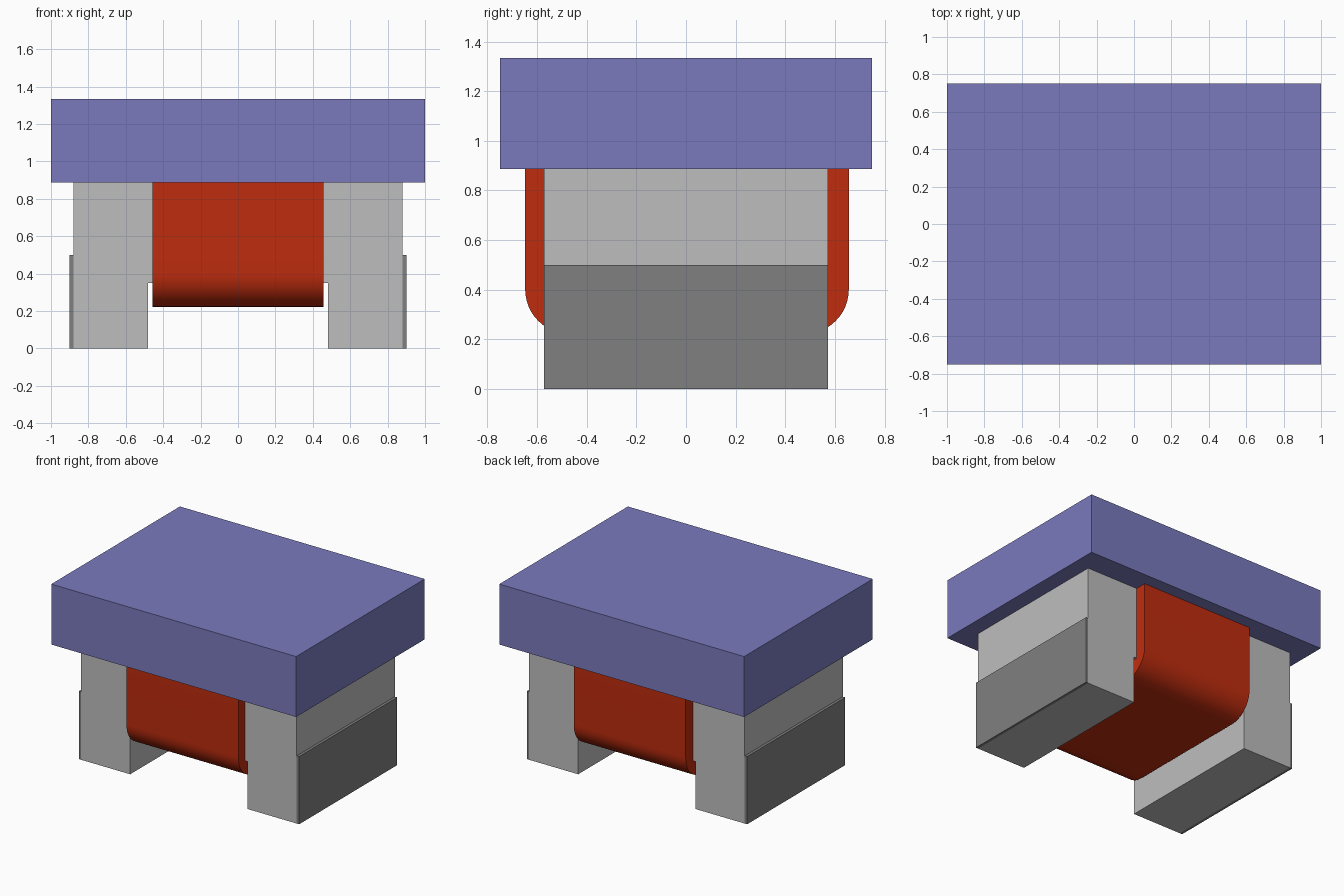
import bpy, bmesh, math

cube = bpy.data.objects.get("Cube")
if cube:
    bpy.data.objects.remove(cube, do_unlink=True)


def material(name, rgb):
    m = bpy.data.materials.new(name)
    m.use_nodes = True
    m.diffuse_color = (*rgb, 1)
    m.node_tree.nodes["Principled BSDF"].inputs["Base Color"].default_value = (*rgb, 1)
    return m


blue = material("periwinkle blue", (0.195, 0.195, 0.515))
red = material("wire red", (0.521, 0.026, 0.0045))
light = material("light grey", (0.515, 0.515, 0.515))
dark = material("mid grey", (0.216, 0.216, 0.216))


def prism(name, points, direction, mat):
    """Extrude a closed outline of 3D points along a direction."""
    bm = bmesh.new()
    face = bm.faces.new([bm.verts.new(p) for p in points])
    ext = bmesh.ops.extrude_face_region(bm, geom=[face])
    verts = [g for g in ext["geom"] if isinstance(g, bmesh.types.BMVert)]
    bmesh.ops.translate(bm, verts=verts, vec=direction)
    bmesh.ops.recalc_face_normals(bm, faces=bm.faces)
    mesh = bpy.data.meshes.new(name)
    bm.to_mesh(mesh)
    bm.free()
    mesh.materials.append(mat)
    obj = bpy.data.objects.new(name, mesh)
    bpy.context.collection.objects.link(obj)
    return obj


def box(name, x0, x1, y0, y1, z0, z1, mat):
    outline = [(x0, y0, z0), (x1, y0, z0), (x1, y0, z1), (x0, y0, z1)]
    return prism(name, outline, (0, y1 - y0, 0), mat)


# Top slab
SLAB_Z = 0.887
box("top_slab", -1, 1, -0.75, 0.75, SLAB_Z, 1.333, blue)

# Stepped end blocks with a thin contact plate on each outer side
DEPTH = 0.572
step = [(0.48, 0), (0.88, 0), (0.88, SLAB_Z), (0.457, SLAB_Z), (0.457, 0.35), (0.48, 0.35)]
for side, s in (("left", 1), ("right", -1)):
    prism(side + "_end_block", [(s * x, -DEPTH, z) for x, z in step], (0, 2 * DEPTH, 0), light)
    box(side + "_contact_plate", *sorted((s * 0.88, s * 0.90)), -DEPTH, DEPTH, 0, 0.5, dark)

# Winding: U-shaped section with rounded lower corners, running along x
HALF, LOW, R, SEG, Y0 = 0.652, 0.222, 0.18, 12, 0.004
section = [(HALF, SLAB_Z)]
for i in range(SEG + 1):
    a = math.pi / 2 * i / SEG
    section.append((HALF - R + R * math.cos(a), LOW + R - R * math.sin(a)))
section += [(-y, z) for y, z in reversed(section)]
coil = prism("winding", [(-0.457, y + Y0, z) for y, z in section], (0.914, 0, 0), red)
bpy.ops.object.select_all(action="DESELECT")
coil.select_set(True)
bpy.context.view_layer.objects.active = coil
bpy.ops.object.shade_smooth_by_angle(angle=math.radians(30))
